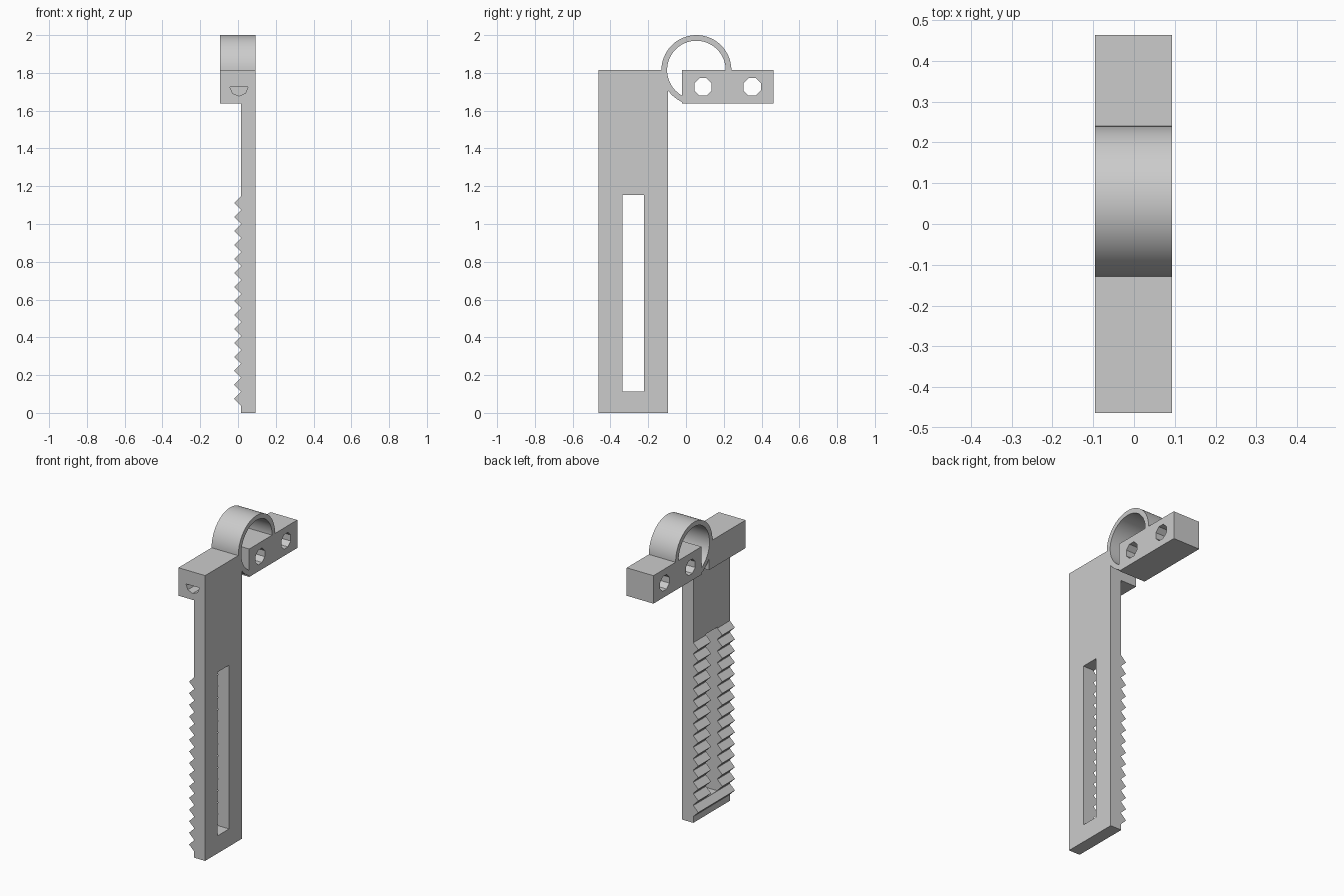
import bpy
import bmesh
from math import cos, sin, pi, radians, acos

cube = bpy.data.objects.get("Cube")
if cube:
    bpy.data.objects.remove(cube, do_unlink=True)

grey = bpy.data.materials.new("plain grey")
grey.use_nodes = True
grey.diffuse_color = (0.6, 0.6, 0.6, 1)
grey.node_tree.nodes["Principled BSDF"].inputs["Base Color"].default_value = (0.6, 0.6, 0.6, 1)


def prism(name, points, axis, start, end):
    """Extrude a profile along x (points are y, z) or along y (points are x, z)."""
    def place(p, d):
        return (d, p[0], p[1]) if axis == "x" else (p[0], d, p[1])
    bm = bmesh.new()
    rings = [[bm.verts.new(place(p, d)) for p in points] for d in (start, end)]
    bm.faces.new(rings[0])
    bm.faces.new(rings[1])
    n = len(points)
    for i in range(n):
        j = (i + 1) % n
        bm.faces.new((rings[0][i], rings[0][j], rings[1][j], rings[1][i]))
    bmesh.ops.recalc_face_normals(bm, faces=bm.faces)
    mesh = bpy.data.meshes.new(name)
    bm.to_mesh(mesh)
    bm.free()
    mesh.materials.append(grey)
    obj = bpy.data.objects.new(name, mesh)
    bpy.context.collection.objects.link(obj)
    return obj


def arc(cx, cz, r, a, b, steps):
    return [(cx + r * cos(a + (b - a) * i / steps), cz + r * sin(a + (b - a) * i / steps))
            for i in range(steps + 1)]


def combine(target, other, operation):
    mod = target.modifiers.new(operation.lower(), "BOOLEAN")
    mod.operation = operation
    mod.solver = "EXACT"
    mod.object = other
    bpy.context.view_layer.objects.active = target
    bpy.ops.object.modifier_apply(modifier=mod.name)
    bpy.data.objects.remove(other, do_unlink=True)


LEFT, RIGHT = 0.093, -0.095
FRONT, BACK = -0.463, 0.463
TOP, UNDER = 1.815, 1.637
ARM_BACK, JAW_FRONT = -0.095, -0.02
CY, OUTER, INNER = 0.055, 0.185, 0.155

# Head, split ring and clamp jaw share one side profile
meet_arm = 2 * pi - acos((ARM_BACK - CY) / OUTER)
meet_jaw = 2 * pi - acos((JAW_FRONT - CY) / OUTER)
profile = [(FRONT, TOP), (FRONT, UNDER), (ARM_BACK, UNDER)]
profile += arc(CY, TOP, OUTER, meet_arm, meet_jaw, 8)
profile += [(JAW_FRONT, UNDER), (BACK, UNDER), (BACK, TOP)]
profile += arc(CY, TOP, OUTER, 0, pi, 48)
body = prism("clamp_arm", profile, "x", RIGHT, LEFT)

# Ring opening, stopped by the jaw
bore = arc(CY, TOP, INNER, 0, 2 * pi - acos((JAW_FRONT - CY) / INNER), 60)
bore.append((JAW_FRONT, TOP))
combine(body, prism("ring_bore", bore, "x", -0.2, 0.2), "DIFFERENCE")

# Screw holes through the jaw
for y in (0.09, 0.35):
    hole = arc(y, 1.726, 0.05, pi / 8, pi / 8 + 2 * pi, 8)[:-1]
    combine(body, prism("screw_hole", hole, "x", -0.2, 0.2), "DIFFERENCE")

# Half-round socket in the front of the head
socket = arc(0.005, 1.726, 0.048, pi, 2 * pi, 4)
combine(body, prism("front_socket", socket, "y", -0.6, -0.2), "DIFFERENCE")

# Toothed plate
PLATE, PEAK, PITCH, HALF = 0.015, -0.02, 0.074, 0.035
strip = [(LEFT, 0), (PLATE, 0)]
for i in range(15):
    z = 0.075 + PITCH * i
    strip += [(PLATE, z - HALF), (PEAK, z), (PLATE, z + HALF)]
strip += [(PLATE, UNDER), (LEFT, UNDER)]
plate = prism("toothed_plate", strip, "y", FRONT, ARM_BACK)

# Long slot through plate and teeth
slot = [(-0.337, 0.112), (-0.223, 0.112), (-0.223, 1.153), (-0.337, 1.153)]
combine(plate, prism("slot", slot, "x", -0.2, 0.2), "DIFFERENCE")
combine(body, plate, "UNION")

# Merge coplanar faces and smooth only the ring
bm = bmesh.new()
bm.from_mesh(body.data)
bmesh.ops.remove_doubles(bm, verts=bm.verts, dist=0.0001)
bmesh.ops.dissolve_limit(bm, angle_limit=radians(0.5), verts=bm.verts, edges=bm.edges)
bm.to_mesh(body.data)
bm.free()
bpy.ops.object.select_all(action="DESELECT")
body.select_set(True)
bpy.context.view_layer.objects.active = body
bpy.ops.object.shade_smooth_by_angle(angle=radians(25))
